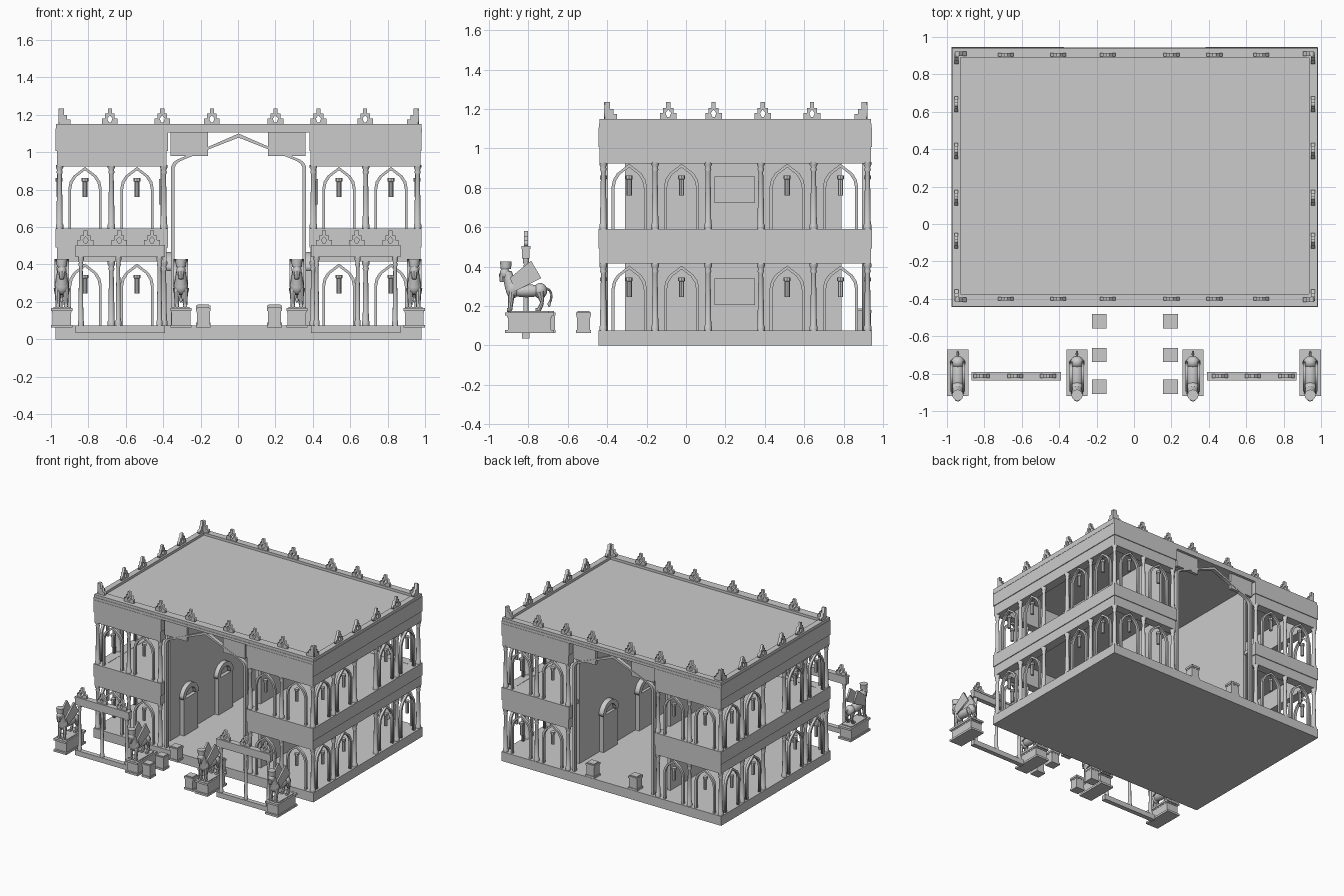
import bpy, bmesh
from math import pi, sin, cos
from mathutils import Matrix, Vector

if "Cube" in bpy.data.objects:
    bpy.data.objects.remove(bpy.data.objects["Cube"])

COL = bpy.context.scene.collection


def place(name, mesh, loc=(0, 0, 0), rot=(0, 0, 0), scale=(1, 1, 1)):
    ob = bpy.data.objects.new(name, mesh)
    ob.location, ob.rotation_euler, ob.scale = loc, rot, scale
    COL.objects.link(ob)
    return ob


def finish(bm, name, smooth=False):
    me = bpy.data.meshes.new(name)
    bmesh.ops.recalc_face_normals(bm, faces=bm.faces)
    for f in bm.faces:
        f.smooth = smooth
    bm.to_mesh(me)
    bm.free()
    return me


def add_box(bm, x0, x1, y0, y1, z0, z1):
    m = Matrix.Translation(((x0 + x1) / 2, (y0 + y1) / 2, (z0 + z1) / 2))
    bmesh.ops.create_cube(bm, size=1, matrix=m @ Matrix.Diagonal((abs(x1 - x0), y1 - y0, z1 - z0, 1)))


def boxes(name, *dims):
    bm = bmesh.new()
    for d in dims:
        add_box(bm, *d)
    return place(name, finish(bm, name))


def prism(name, outlines, depth):
    """Filled outline (later outlines are holes), upright in xz, thickness along y."""
    cu = bpy.data.curves.new(name, 'CURVE')
    cu.dimensions, cu.fill_mode, cu.extrude = '2D', 'BOTH', depth / 2
    for pts in outlines:
        sp = cu.splines.new('POLY')
        sp.points.add(len(pts) - 1)
        for p, (a, b) in zip(sp.points, pts):
            p.co = (a, b, 0, 1)
        sp.use_cyclic_u = True
    tmp = bpy.data.objects.new(name, cu)
    COL.objects.link(tmp)
    bpy.context.view_layer.update()
    me = bpy.data.meshes.new_from_object(tmp.evaluated_get(bpy.context.evaluated_depsgraph_get()))
    bpy.data.objects.remove(tmp)
    me.transform(Matrix.Rotation(pi / 2, 4, 'X'))
    return me


def lathe(name, profile, n=12):
    bm = bmesh.new()
    rings = [[bm.verts.new((r * cos(2 * pi * i / n), r * sin(2 * pi * i / n), z)) for i in range(n)]
             for r, z in profile]
    for a, b in zip(rings, rings[1:]):
        for i in range(n):
            bm.faces.new((a[i], a[(i + 1) % n], b[(i + 1) % n], b[i]))
    bm.faces.new(rings[0])
    bm.faces.new(rings[-1])
    return finish(bm, name)


def arch_outline(half, t):
    """half: right side points from the foot to the apex; t: frame thickness."""
    apex = half[-1]
    outer = [(-x, z) for x, z in half[:-1]] + [apex] + half[-2::-1]
    inner_half = [(x - t, z - (t * .4 if i else 0)) for i, (x, z) in enumerate(half[:-1])]
    inner = inner_half + [(0, apex[1] - t * 1.2)] + [(-x, z) for x, z in inner_half[::-1]]
    return outer + inner


# ---- shared part meshes
column = lathe('column', [(.02, 0), (.02, .06), (.0165, .08), (.015, .45), (.012, .85), (.017, .89), (.013, .92),
                          (.02, .96), (.02, 1)])
arch = prism('arch', [arch_outline([(.089, 0), (.089, .215), (.082, .25), (.062, .282), (0, .33)], .015)], .02)
lamp = lathe('lamp', [(.013, 0), (.013, .08), (.018, .083), (.018, .1)], 8)
merlon = prism('merlon', [
    [(-.042, 0), (.042, 0), (.042, .03), (.026, .03), (.026, .056), (.011, .056), (.011, .085),
     (-.011, .085), (-.011, .056), (-.026, .056), (-.026, .03), (-.042, .03)],
    [(-.006, .01), (-.014, .03), (0, .048), (.014, .03), (.006, .01)]], .02)
corner = prism('corner_merlon', [[(0, 0), (.06, 0), (.06, .025), (.042, .025), (.042, .05), (.025, .05),
                                  (.025, .085), (0, .085)]], .022)

# ---- base, roof and parapet
boxes('base', (-.975, .982, -.445, .945, 0, .075))
boxes('roof', (-.965, .965, -.43, .93, 1.107, 1.13))
boxes('roof_rim', *[b for z0, z1, o, w in [(1.107, 1.128, .003, .05), (1.128, 1.15, 0, .045)] for b in [
    (-.972 - o, .98 + o, -.44 - o, -.44 + w + .02, z0, z1), (-.972 - o, .98 + o, .935 - w, .94 + o, z0, z1),
    (-.972 - o, -.972 + w, -.44, .94, z0, z1), (.98 - w, .98 + o, -.44, .94, z0, z1)]])
for y in (-.4, .905):
    for x in (-.685, -.405, -.14, .2, .43, .68):
        place('parapet_merlon', merlon, (x, y, 1.15))
for x in (-.95, .957):
    for y in (-.09, .14, .39, .64):
        place('parapet_merlon', merlon, (x, y, 1.15), (0, 0, pi / 2))
    for y in (-.405, .91):
        sx, sy = (1 if x < 0 else -1), (1 if y < 0 else -1)
        place('parapet_corner', corner, (x - .006 * sx, y, 1.15), scale=(sx, 1, 1))
        place('parapet_corner', corner, (x, y - .006 * sy, 1.15), (0, 0, pi / 2), (sy, 1, 1))

# ---- two side wings: entablature bands, floors, columns, arches, lamps, passage wall
col_y = [-.42, -.157, .112, .38, .648, .922]
for s in (-1, 1):
    def X(a, b):
        d = .003
        return tuple(sorted((s * a + d, s * b + d)))
    for top, mid, low in ((.592, .492, .415), (1.107, 1.008, .925)):
        for o, z0, z1 in ((0, mid, top), (.006, low, mid)):
            boxes('wing_entablature', (*X(.378 + o, .978 - o), -.445 + o, -.37, z0, z1),
                  (*X(.378 + o, .978 - o), .87, .945 - o, z0, z1), (*X(.9, .978 - o), -.37, .87, z0, z1))
    boxes('wing_floor', (*X(.4, .91), -.38, .88, .56, .59))
    for z in (.075, .592):
        h = .34
        for x in (.4, .68, .957):
            for y in (col_y[0], col_y[-1]):
                place('wing_column', column, (s * x + .003, y, z), scale=(1, 1, h))
        for y in col_y[1:-1]:
            place('wing_column', column, (s * .957 + .003, y, z), scale=(1, 1, h))
        for x in (.54, .818):
            for y in (-.42, .922):
                place('wing_arch', arch, (s * x, y, z))
                place('hanging_lamp', lamp, (s * x, y, z + .17))
        for i in (0, 1, 3, 4):
            y = (col_y[i] + col_y[i + 1]) / 2
            place('wing_arch', arch, (s * .957, y, z), (0, 0, pi / 2))
            place('hanging_lamp', lamp, (s * .957, y, z + .17))
        boxes('wall_window', (*X(.41, .425), .145, .35, z + .13, z + .265))
    boxes('passage_wall', (*X(.392, .417), -.31, .79, .075, 1.107))

    # arched doors standing proud of the passage wall
    semi = [(cos(pi * i / 12), sin(pi * i / 12)) for i in range(13)]
    ring = [(.1 * a, .3 + .1 * b) for a, b in semi] + [(.065 * a, .3 + .065 * b) for a, b in semi[::-1]]
    ring_mesh = prism('door_arch', [ring], .045)
    leaf = prism('door_leaf', [[(.065, .2)] + [(.065 * a, .3 + .065 * b) for a, b in semi] + [(-.065, .2)]], .012)
    for y in ((-.09, .35) if s < 0 else (-.01, .445)):
        place('door_arch', ring_mesh, (s * .377, y, .068), (0, 0, pi / 2))
        place('door_leaf', leaf, (s * .388, y, .068), (0, 0, pi / 2))
        boxes('door_panel', (*X(.357, .395), y - .09, y + .09, .075, .368))

# ---- great central arch, front and back
great = prism('great_arch', [arch_outline([(.36, .075), (.36, .925), (.35, .945), (.33, .96), (.16, 1.03), (0, 1.1)],
                                          .018)], .03)
for y in (-.41, .91):
    place('great_arch', great, (.003, y, 0))
    boxes('arch_bracket', (-.36, -.16, y - .012, y + .012, .98, 1.11), (.16, .36, y - .012, y + .012, .98, 1.11))

# ---- square pedestals
bm = bmesh.new()
for r, z0, z1 in ((.5, 0, .14), (.44, .14, .72), (.46, .72, .8), (.5, .8, .94), (.4, .94, 1)):
    add_box(bm, -r, r, -r, r, z0, z1)
pedestal = finish(bm, 'pedestal')
for x in (-.185, .195):
    for y, z in ((-.52, .062), (-.7, .062), (-.87, .062), (.905, .075)):
        place('small_pedestal', pedestal, (x, y, z), scale=(.078, .076, .112))

# ---- winged guardian beast (origin at hoof level, facing -y)
bm = bmesh.new()


def ball(y, z, rx, ry, rz, x=0):
    m = Matrix.Translation((x, y, z)) @ Matrix.Diagonal((rx, ry, rz, 1))
    bmesh.ops.create_uvsphere(bm, u_segments=14, v_segments=10, radius=1, matrix=m)


def limb(a, b, r1, r2, n=8):
    a, b = Vector(a), Vector(b)
    m = Matrix.Translation((a + b) / 2) @ (b - a).to_track_quat('Z', 'Y').to_matrix().to_4x4()
    bmesh.ops.create_cone(bm, cap_ends=True, segments=n, radius1=r1, radius2=r2, depth=(b - a).length, matrix=m)


ball(0, .105, .034, .1, .033)
ball(-.07, .115, .038, .036, .048)
ball(.07, .105, .036, .035, .04)
limb((0, -.075, .12), (0, -.1, .2), .034, .024, 12)
ball(-.11, .195, .025, .025, .032)
limb((0, -.125, .15), (0, -.12, .19), .012, .02)
limb((0, -.105, .215), (0, -.105, .255), .026, .03, 12)
for x in (-.022, .022):
    limb((x, -.085, 0), (x, -.075, .1), .011, .017)
    limb((x, .06, 0), (x, .08, .045), .011, .01)
    limb((x, .08, .045), (x, .068, .1), .01, .022)
    limb((x, -.098, .008), (x, -.075, .008), .011, .011)
    limb((x, .045, .008), (x, .07, .008), .011, .011)
tail = [(.095, .12), (.118, .108), (.127, .085), (.124, .06), (.116, .04)]
for (y0, z0), (y1, z1) in zip(tail, tail[1:]):
    limb((0, y0, z0), (0, y1, z1), .006, .006)
ball(.115, .038, .008, .008, .014)
beast = finish(bm, 'guardian_beast', True)
wing = prism('guardian_wing', [[(-.085, .17), (.023, .258), (.075, .17), (-.055, .105)]], .014)
for x in (-.942, -.305, .315, .942):
    place('guardian_plinth', pedestal, (x, -.795, .062), scale=(.113, .25, .112))
    place('guardian_beast', beast, (x, -.81, .172))
    for d in (-.032, .032):
        place('guardian_wing', wing, (x + d, -.81, .172), (0, 0, pi / 2))

# ---- two free-standing gates in front
for s in (-1, 1):
    x0, x1 = sorted((s * .39, s * .87))
    boxes('gate_rail', (x0, x1, -.832, -.795, .035, .075), (x0, x1, -.832, -.795, .44, .49),
          (x0, x1, -.836, -.791, .49, .505))
    for x in (.42, .64, .84):
        place('gate_post', column, (s * x, -.813, .075), scale=(.8, .8, .365))
    for x in (.46, .635, .815):
        place('gate_merlon', merlon, (s * x, -.813, .505), scale=(1, 1, .9))

# sharp-edged smooth shading on turned parts and beasts
for ob in COL.objects:
    ob.select_set(ob.name.startswith(('wing_column', 'gate_post', 'guardian_beast', 'hanging_lamp')))
bpy.context.view_layer.objects.active = next(o for o in COL.objects if o.select_get())
bpy.ops.object.shade_smooth_by_angle(angle=.6)
